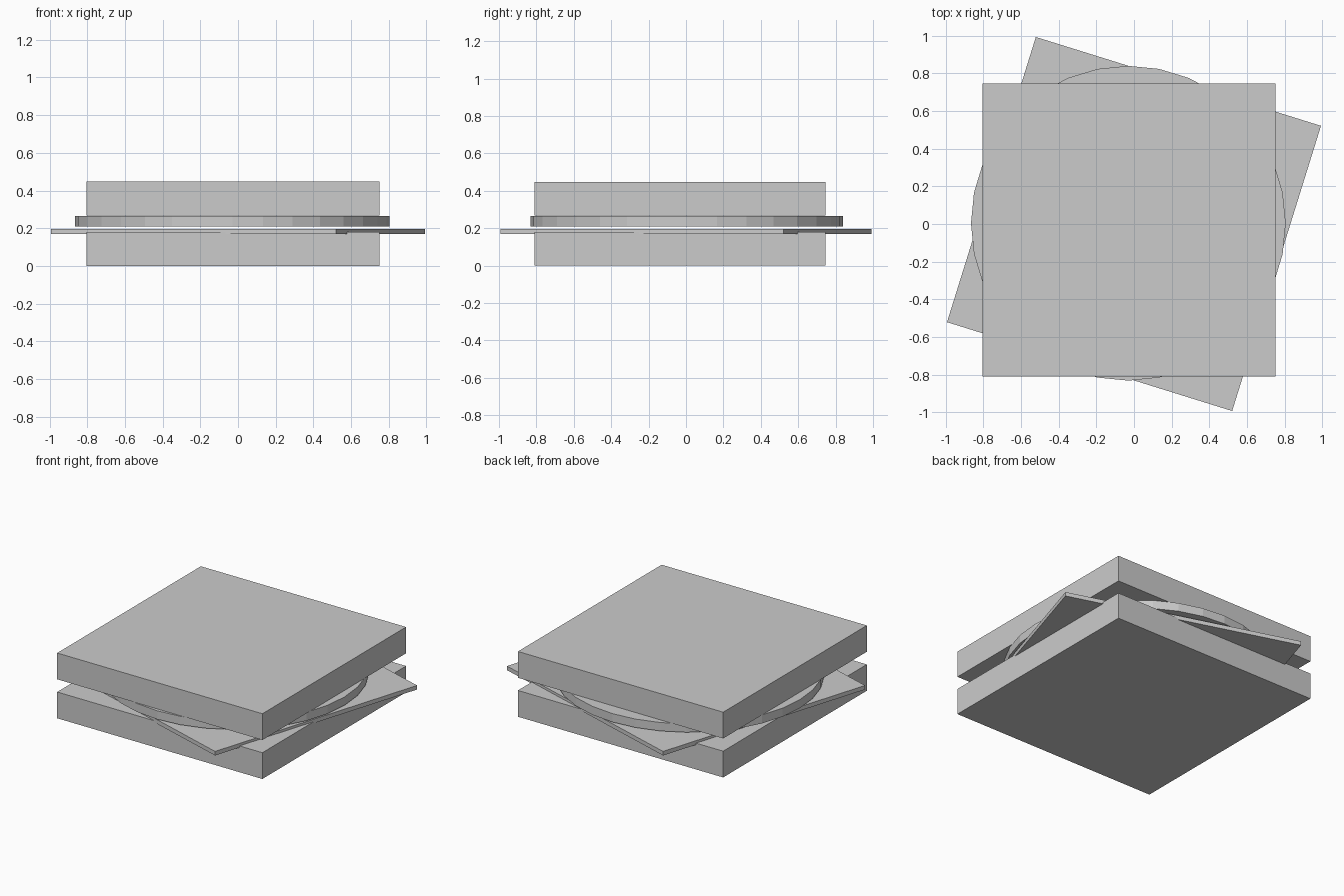
import bpy, math

if "Cube" in bpy.data.objects:
    bpy.data.objects.remove(bpy.data.objects["Cube"])


def slab(name, cx, cy, size, z0, z1, angle=0.0):
    """Square slice between two heights, turned about z."""
    bpy.ops.mesh.primitive_cube_add(size=1, location=(cx, cy, (z0 + z1) / 2),
                                    rotation=(0, 0, math.radians(angle)))
    ob = bpy.context.object
    ob.name = name
    ob.scale = (size, size, z1 - z0)
    bpy.ops.object.transform_apply(location=False, rotation=False, scale=True)
    return ob


# Bread slices
for name, z0, z1 in (("bottom_bread", 0.0, 0.18), ("top_bread", 0.267, 0.447)):
    slab(name, -0.026, -0.032, 1.555, z0, z1)

# Thin cheese square, turned so its corners stick out
slab("cheese_slice", 0, 0, 1.585, 0.169, 0.197, -17.3)

# Round filling, flat-faced with 32 sides
bpy.ops.mesh.primitive_cylinder_add(vertices=32, radius=0.835, depth=0.058,
                                    location=(-0.03, 0.004, 0.237))
bpy.context.object.name = "round_filling"
